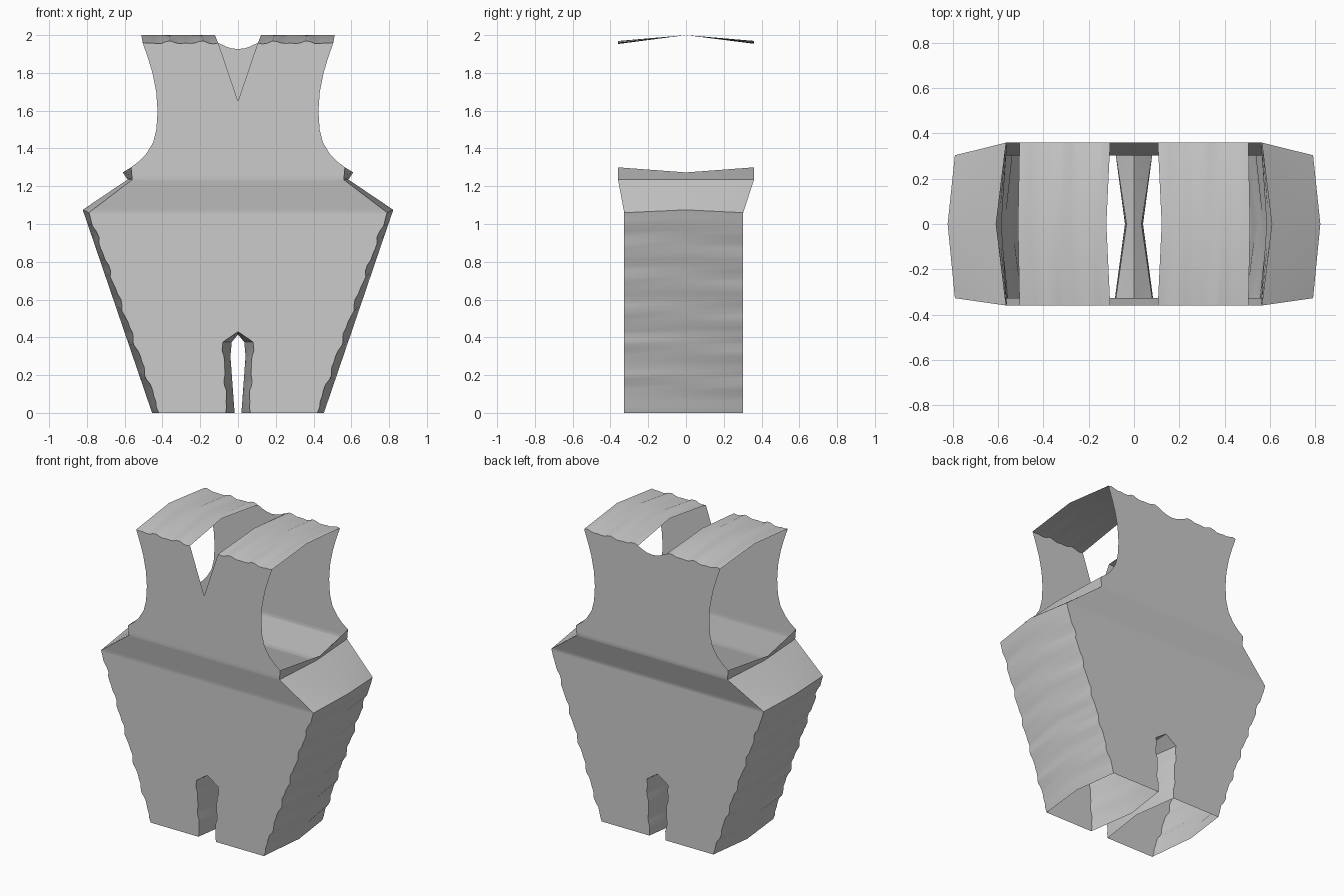
import bpy
import math
from mathutils import Vector

if "Cube" in bpy.data.objects:
    bpy.data.objects.remove(bpy.data.objects["Cube"])


def lerp_table(table, t):
    """Piecewise linear lookup in [(t, value), ...]."""
    if t <= table[0][0]:
        return table[0][1]
    for (t0, v0), (t1, v1) in zip(table, table[1:]):
        if t <= t1:
            return v0 + (v1 - v0) * (t - t0) / (t1 - t0)
    return table[-1][1]


# Edge profiles of the right half, as (z, x)
TOP = 1.96
OUTER = [(0, .415), (1.06, .79), (1.235, .56), (1.30, .566), (1.335, .52), (1.37, .487),
         (1.43, .45), (1.5, .432), (1.6, .426), (1.7, .433), (1.8, .453), (1.88, .477), (TOP, .505)]
LEG = [(0, .06), (.2, .07), (.375, .08), (.43, 0)]
NECK_FRONT = [(1.65, 0), (TOP, .105)]
NECK_BACK = [(1.926, 0), (1.93, .035), (1.94, .065), (TOP, .105)]
DEPTH_FRONT = [(1.06, -.327), (1.235, -.36)]
DEPTH_BACK = [(1.06, .303), (1.235, .36)]
# Seam lines at y = 0, against the z of the panel edge
SIDE_X = [(0, .455), (1.06, .822), (1.235, .585), (1.30, .61)]
SIDE_Z = [(0, 0), (1.06, 1.075), (1.235, 1.235), (1.30, 1.273)]
INSEAM_X = [(0, .018), (.3, .04), (.375, .033), (.43, 0)]
INSEAM_Z = [(0, 0), (.375, .375), (.43, .415)]


def pucker(t, phase):
    return .006 * math.sin(38 * t + phase) + .004 * math.sin(71 * t + 2 * phase)


def outer_x(z, phase):
    return lerp_table(OUTER, z) + (pucker(z, phase) if z < 1.05 else 0)


def leg_x(z, phase):
    return lerp_table(LEG, z) + (.7 * pucker(z, phase + 1) if z < .37 else 0)


def levels(*tables, end=TOP, step=.03):
    zs = {round(z, 4) for t in tables for z, _ in t if z <= end}
    zs |= {round(i * step, 4) for i in range(int(end / step) + 1)}
    out = []
    for z in sorted(zs):
        if not out or z - out[-1] > .0015:
            out.append(z)
    return out


def grid(name, rows, flip=False):
    """Sheet through rows of points, mirrored across x = 0."""
    n = len(rows[0])
    faces = []
    for r in range(len(rows) - 1):
        for c in range(n - 1):
            a = r * n + c
            f = (a, a + 1, a + n + 1, a + n)
            faces.append(f[::-1] if flip else f)
    me = bpy.data.meshes.new(name)
    me.from_pydata([Vector(p) for row in rows for p in row], [], faces)
    ob = bpy.data.objects.new(name, me)
    bpy.context.collection.objects.link(ob)
    m = ob.modifiers.new("mirror", "MIRROR")
    m.merge_threshold = .0005
    bpy.ops.object.select_all(action='DESELECT')
    ob.select_set(True)
    bpy.context.view_layer.objects.active = ob
    bpy.ops.object.modifier_apply(modifier="mirror")
    bpy.ops.object.shade_smooth_by_angle(angle=math.radians(40))
    return ob


COLS = 16
PH_F, PH_B = .4, 2.3


def panel(name, neck, depth, phase, flip):
    rows = []
    for z in levels(OUTER, LEG, neck):
        inner = leg_x(z, phase) if z < 1 else lerp_table(neck, z)
        outer = outer_x(z, phase)
        y = lerp_table(depth, z)
        row = []
        for c in range(COLS + 1):
            x = inner + (outer - inner) * c / COLS
            row.append((x, y, z + (pucker(x, phase) if z == TOP else 0)))
        rows.append(row)
    grid(name, rows, flip)
    return rows[-1]


# Front and back body panels
front_top = panel("front_panel", NECK_FRONT, DEPTH_FRONT, PH_F, False)
back_top = panel("back_panel", NECK_BACK, DEPTH_BACK, PH_B, True)

# Side panels with a centre seam
grid("side_panels", [[(outer_x(z, PH_F), lerp_table(DEPTH_FRONT, z), z),
                      (lerp_table(SIDE_X, z), 0, lerp_table(SIDE_Z, z)),
                      (outer_x(z, PH_B), lerp_table(DEPTH_BACK, z), z)]
                     for z in levels(OUTER, LEG, end=1.30)])

# Inner leg and crotch strip
grid("inner_leg_panels", [[(leg_x(z, PH_F), DEPTH_FRONT[0][1], z),
                           (lerp_table(INSEAM_X, z), 0, lerp_table(INSEAM_Z, z)),
                           (leg_x(z, PH_B), DEPTH_BACK[0][1], z)]
                          for z in levels(OUTER, LEG, end=.43)], flip=True)

# Shoulder straps, peaked at the middle
ridge = [(.122 + .39 * c / COLS, 0, 2.0) for c in range(COLS + 1)]
grid("shoulder_straps", [front_top, ridge, back_top])
